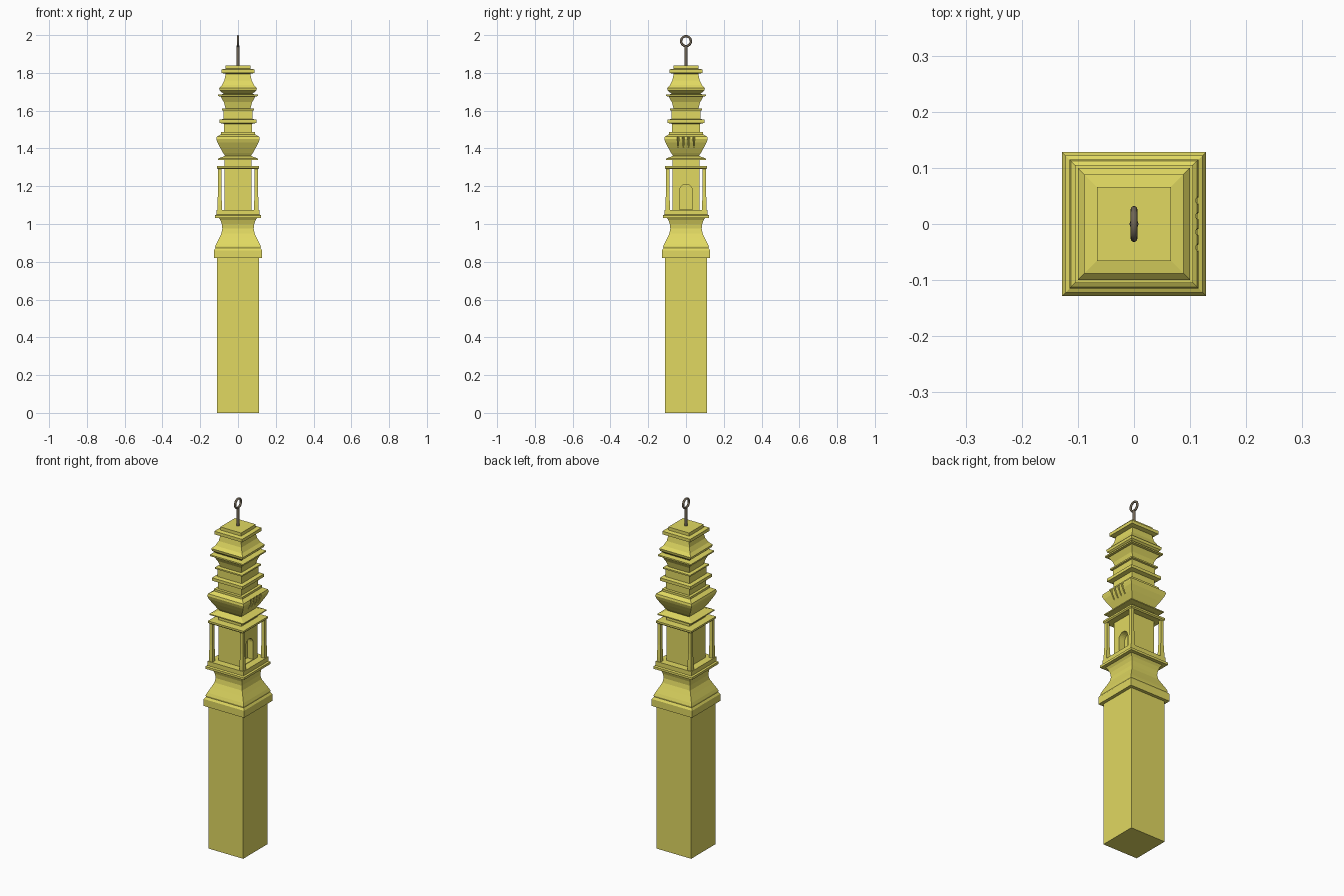
import bpy, bmesh, math
from mathutils import Vector

if "Cube" in bpy.data.objects:
    bpy.data.objects.remove(bpy.data.objects["Cube"])


def material(name, rgb):
    m = bpy.data.materials.new(name)
    m.diffuse_color = (*rgb, 1)
    m.use_nodes = True
    m.node_tree.nodes["Principled BSDF"].inputs["Base Color"].default_value = m.diffuse_color
    return m


STONE = material("yellow_stone", (0.75, 0.69, 0.12))
IRON = material("dark_iron", (0.16, 0.13, 0.09))


def finish(name, bm, mat):
    bmesh.ops.recalc_face_normals(bm, faces=bm.faces)
    me = bpy.data.meshes.new(name)
    bm.to_mesh(me)
    bm.free()
    ob = bpy.data.objects.new(name, me)
    bpy.context.collection.objects.link(ob)
    if mat:
        me.materials.append(mat)
    return ob


def square_loft(name, profile, centre=(0, 0)):
    """Stack square rings given as (half width, z) and cap both ends."""
    bm = bmesh.new()
    rings = []
    for h, z in profile:
        rings.append([bm.verts.new((centre[0] + sx * h, centre[1] + sy * h, z))
                      for sx, sy in ((-1, -1), (1, -1), (1, 1), (-1, 1))])
    for a, b in zip(rings, rings[1:]):
        for i in range(4):
            j = (i + 1) % 4
            bm.faces.new((a[i], a[j], b[j], b[i]))
    bm.faces.new(rings[0][::-1])
    bm.faces.new(rings[-1])
    return finish(name, bm, STONE)


def cut(target, cutter):
    mod = target.modifiers.new("cut", "BOOLEAN")
    mod.operation = "DIFFERENCE"
    mod.solver = "EXACT"
    mod.object = cutter
    cutter.hide_render = True
    cutter.hide_set(True)


# Plain shaft and the waisted pedestal above it
square_loft("shaft", [(0.11, 0), (0.11, 0.82)])
square_loft("pedestal", [
    (0.128, 0.82), (0.128, 0.86), (0.12, 0.872), (0.121, 0.88), (0.115, 0.895),
    (0.10, 0.925), (0.088, 0.95), (0.083, 0.975), (0.086, 1.0), (0.093, 1.02),
    (0.102, 1.033), (0.122, 1.033), (0.122, 1.046), (0.113, 1.05), (0.113, 1.075)])

# Shrine chamber with an arched niche on the right face
chamber = square_loft("shrine_chamber", [(0.072, 1.075), (0.072, 1.295)])
bm = bmesh.new()
outline = [(-0.034, 1.078), (0.034, 1.078)]
outline += [(0.034 * math.cos(math.pi * i / 12), 1.175 + 0.035 * math.sin(math.pi * i / 12))
            for i in range(13)]
face = bm.faces.new([bm.verts.new((0.035, y, z)) for y, z in outline])
ext = bmesh.ops.extrude_face_region(bm, geom=[face])
bmesh.ops.translate(bm, vec=(0.06, 0, 0),
                    verts=[v for v in ext["geom"] if isinstance(v, bmesh.types.BMVert)])
cut(chamber, finish("niche_cutter", bm, None))

# Slender corner posts
for sx in (-1, 1):
    for sy in (-1, 1):
        square_loft("corner_post", [(0.012, 1.075), (0.012, 1.10), (0.009, 1.17),
                                    (0.009, 1.295)], (sx * 0.097, sy * 0.097))

# Canopy slab, neck and thin eave
square_loft("canopy", [
    (0.106, 1.29), (0.112, 1.296), (0.112, 1.306), (0.072, 1.308), (0.072, 1.338),
    (0.107, 1.34), (0.107, 1.346), (0.07, 1.36)])

# Flared capital with grooves on the right face
capital = square_loft("flared_capital", [
    (0.066, 1.358), (0.078, 1.375), (0.095, 1.405), (0.109, 1.432), (0.115, 1.45),
    (0.112, 1.462), (0.09, 1.475), (0.09, 1.487), (0.074, 1.487), (0.074, 1.53)])
bm = bmesh.new()
low, high = Vector((0.092, 0, 1.405)), Vector((0.117, 0, 1.462))
turn = (high - low).to_track_quat("Z", "Y").to_matrix().to_4x4()
for y in (-0.042, -0.014, 0.014, 0.042):
    r = bmesh.ops.create_cone(bm, cap_ends=True, segments=10, radius1=0.004,
                              radius2=0.007, depth=(high - low).length, matrix=turn)
    bmesh.ops.translate(bm, verts=r["verts"], vec=(low + high) / 2 + Vector((0, y, 0)))
cut(capital, finish("groove_cutter", bm, None))

# Upper tiers
square_loft("upper_tiers", [
    (0.074, 1.53), (0.097, 1.535), (0.097, 1.552), (0.076, 1.556), (0.076, 1.60),
    (0.086, 1.602), (0.086, 1.61), (0.066, 1.612), (0.075, 1.645), (0.092, 1.675),
    (0.105, 1.677), (0.105, 1.685), (0.075, 1.688), (0.097, 1.706), (0.10, 1.72),
    (0.085, 1.735), (0.072, 1.76), (0.065, 1.795), (0.088, 1.80), (0.088, 1.818),
    (0.066, 1.822), (0.066, 1.84)])

# Iron rod and finial ring
bpy.ops.mesh.primitive_cylinder_add(vertices=16, radius=0.008, depth=0.12, location=(0, 0, 1.885))
rod = bpy.context.object
rod.name = "finial_rod"
bpy.ops.mesh.primitive_torus_add(major_radius=0.026, minor_radius=0.006, major_segments=32,
                                 minor_segments=12, location=(0, 0, 1.968),
                                 rotation=(0, math.pi / 2, 0))
ring = bpy.context.object
ring.name = "finial_ring"
for ob in (rod, ring):
    ob.data.materials.append(IRON)
    bpy.ops.object.select_all(action="DESELECT")
    ob.select_set(True)
    bpy.context.view_layer.objects.active = ob
    bpy.ops.object.shade_smooth_by_angle(angle=math.radians(40))
